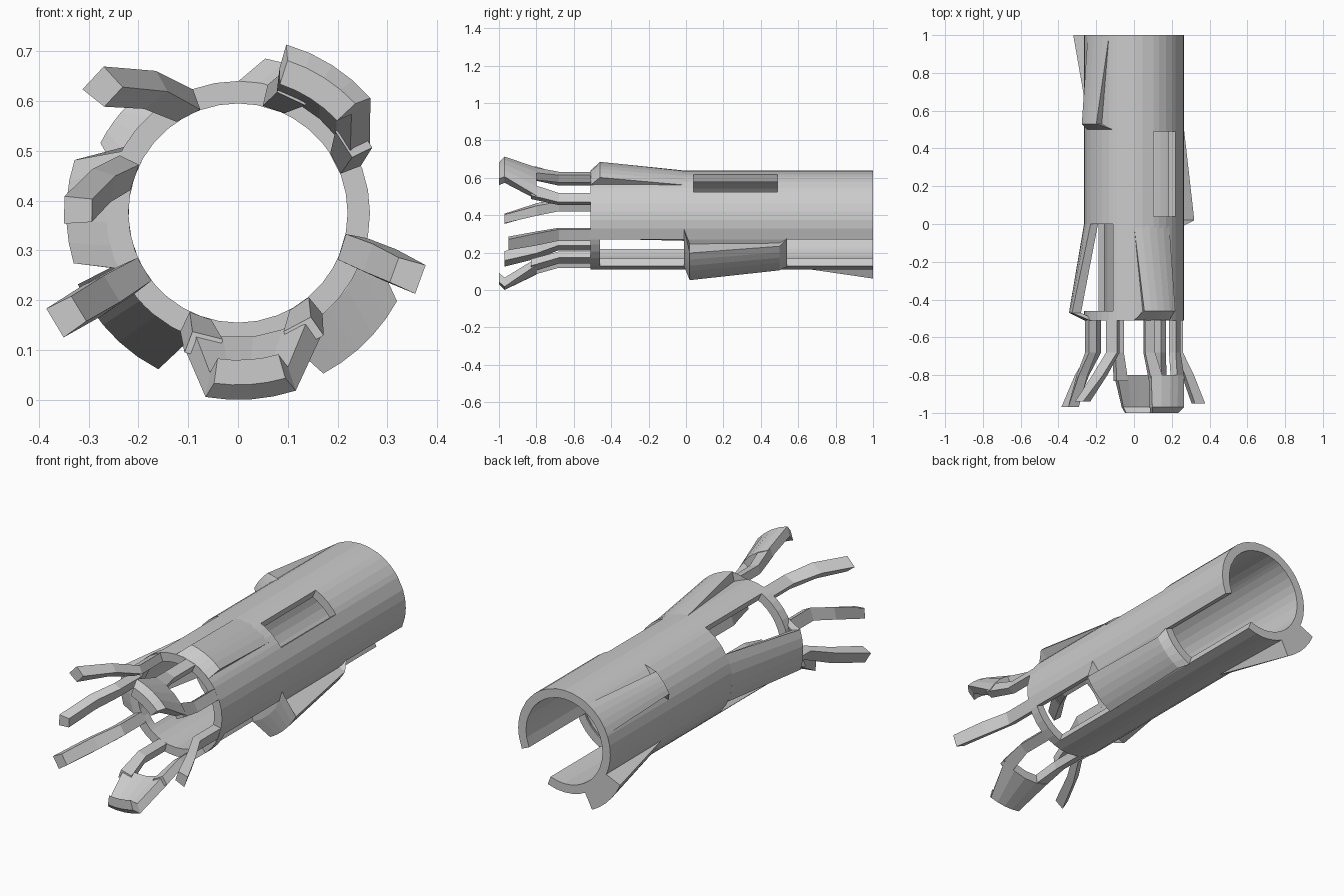
import bpy, bmesh
from math import sin, cos, radians

if "Cube" in bpy.data.objects:
    bpy.data.objects.remove(bpy.data.objects["Cube"])

RI, RO, CZ = 0.22, 0.265, 0.375   # inner / outer radius, axis height


def polar(y, a, r):
    return (r * cos(radians(a)), y, CZ + r * sin(radians(a)))


def finish(name, bm):
    bmesh.ops.remove_doubles(bm, verts=bm.verts, dist=1e-5)
    bmesh.ops.recalc_face_normals(bm, faces=bm.faces)
    me = bpy.data.meshes.new(name)
    bm.to_mesh(me)
    bm.free()
    ob = bpy.data.objects.new(name, me)
    bpy.context.collection.objects.link(ob)
    return ob


def plate(name, stations, n=5):
    """Curved plate lofted along y; station = (y, start angle, end angle, inner r, outer r)."""
    bm = bmesh.new()
    rings = []
    for y, a0, a1, r0, r1 in stations:
        angs = [a0 + (a1 - a0) * i / n for i in range(n + 1)]
        pts = [polar(y, a, r1) for a in angs] + [polar(y, a, r0) for a in reversed(angs)]
        rings.append([bm.verts.new(p) for p in pts])
    m = 2 * n + 2
    for p, q in zip(rings, rings[1:]):
        for i in range(m):
            bm.faces.new((p[i], p[(i + 1) % m], q[(i + 1) % m], q[i]))
    for r in (rings[0], rings[-1]):          # end caps as strips of quads
        for i in range(n):
            bm.faces.new((r[i], r[i + 1], r[m - 2 - i], r[m - 1 - i]))
    return finish(name, bm)


# Tube with windows cut out: (start angle, end angle, y start, y end)
windows = [(34, 67, 0.04, 0.49),       # upper right slot
           (291, 337, 0.53, 1.0),      # lower right slot, open at the back
           (291, 337, -0.46, 0.0),     # lower right front window
           (115, 225, -0.46, 0.0)]     # left front window, holds the left petal
ys = [-0.51, -0.46, 0.0, 0.04, 0.49, 0.53, 1.0]
edges = {a for w in windows for a in w[:2]}
angs = sorted(edges | {a for a in range(0, 360, 10) if all(abs(a - e) > 4 for e in edges)})
na, ny = len(angs), len(ys) - 1


def solid(i, j):
    if not 0 <= j < ny:
        return False
    i %= na
    a = (angs[i] + (angs[i + 1] if i + 1 < na else 360)) / 2
    y = (ys[j] + ys[j + 1]) / 2
    return not any(w[0] < a < w[1] and w[2] < y < w[3] for w in windows)


bm = bmesh.new()


def quad(pts):
    bm.faces.new([bm.verts.new(p) for p in pts])


for i in range(na):
    a, b = angs[i], angs[(i + 1) % na]
    for j in range(ny):
        if not solid(i, j):
            continue
        y, z = ys[j], ys[j + 1]
        for r in (RI, RO):
            quad([polar(y, a, r), polar(y, b, r), polar(z, b, r), polar(z, a, r)])
        for di, dj, p, q in ((-1, 0, (y, a), (z, a)), (1, 0, (y, b), (z, b)),
                             (0, -1, (y, a), (y, b)), (0, 1, (z, a), (z, b))):
            if not solid(i + di, j + dj):
                quad([polar(*p, RI), polar(*q, RI), polar(*q, RO), polar(*p, RO)])
finish("tube", bm)

# Flared petals and wedges on the tube wall
plate("left_petal", [(0.0, 150, 205, 0.22, 0.265), (-0.47, 162, 197, 0.295, 0.345),
                     (-0.51, 152, 205, 0.222, 0.264)])
plate("top_petal", [(-0.01, 45, 90, 0.23, 0.264), (-0.46, 46, 80, 0.23, 0.315),
                    (-0.51, 45, 90, 0.225, 0.264)])
plate("right_fin", [(-0.01, 290, 349, 0.222, 0.266), (0.02, 298, 331, 0.23, 0.365),
                    (0.50, 296, 332, 0.23, 0.30), (0.54, 290, 338, 0.222, 0.266)])
plate("upper_left_wedge", [(0.50, 115, 160, 0.23, 0.264), (0.53, 130, 153, 0.23, 0.31),
                           (1.0, 120, 158, 0.23, 0.264)])
plate("lower_left_wedge", [(0.55, 203, 250, 0.23, 0.264), (1.0, 204, 243, 0.225, 0.352)])

# Single fingers: name, root angle, tip angle, tip radius, tip y
for name, a, b, r, y in (("right_finger", 342, 340, 0.363, -0.95),
                         ("upper_left_finger", 117, 137, 0.371, -0.94),
                         ("left_finger", 161, 179, 0.322, -0.97),
                         ("lower_left_finger", 211, 211, 0.402, -0.97)):
    m, rm = a + (b - a) * 0.45, 0.24 + (r - 0.24) * 0.5
    plate(name, [(-0.50, a - 7, a + 7, 0.221, 0.264), (-0.68, a - 7, a + 7, 0.221, 0.264),
                 (-0.80, m - 6, m + 6, rm - 0.024, rm + 0.024),
                 (y, b - 4.5, b + 4.5, r - 0.028, r + 0.028)], n=1)


# Looped fingers: two stalks joined by a flared tip
def loop(name, a0, a1, b0, b1, r):
    for side, a, s in (("a", a0, 1), ("b", a1, -1)):
        c = a + s * 6
        plate(name + "_stalk_" + side,
              [(-0.50, a - 6, a + 6, 0.221, 0.264), (-0.68, a - 6, a + 6, 0.221, 0.264),
               (-0.83, c - 7, c + 7, 0.255, 0.30)], n=1)
    plate(name + "_tip", [(-0.80, a0 - 1, a1 + 1, 0.25, 0.295),
                          (-0.97, b0, b1, r - 0.05, r),
                          (-1.0, b0 + 2, b1 - 2, r - 0.08, r - 0.03)], n=4)


loop("upper_loop", 27, 71, 41, 74, 0.352)
loop("bottom_loop", 250, 304, 260, 288, 0.375)
